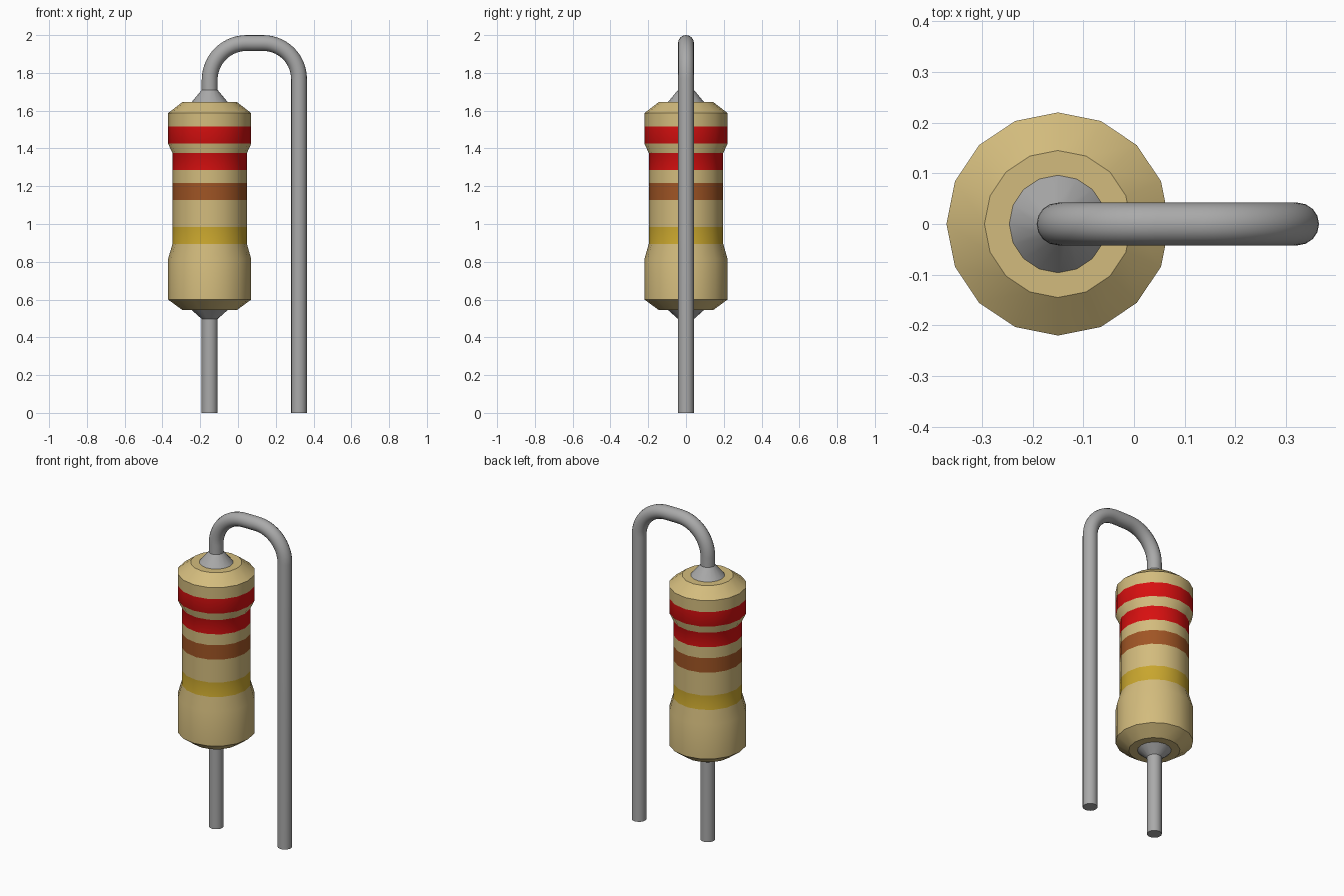
import bpy, bmesh, math

cube = bpy.data.objects.get("Cube")
if cube:
    bpy.data.objects.remove(cube, do_unlink=True)


def material(name, rgb):
    m = bpy.data.materials.new(name)
    m.use_nodes = True
    m.diffuse_color = (*rgb, 1)
    bsdf = next(n for n in m.node_tree.nodes if n.type == 'BSDF_PRINCIPLED')
    bsdf.inputs["Base Color"].default_value = (*rgb, 1)
    return m


beige = material("beige ceramic", (0.65, 0.50, 0.205))
red = material("red band", (0.68, 0.005, 0.005))
brown = material("brown band", (0.35, 0.09, 0.018))
gold = material("gold band", (0.58, 0.38, 0.027))
metal = material("grey metal", (0.40, 0.40, 0.40))

AXIS_X = -0.15
SIDES = 16
WIRE_R = 0.042


def smooth(obj):
    bpy.ops.object.select_all(action='DESELECT')
    obj.select_set(True)
    bpy.context.view_layer.objects.active = obj
    bpy.ops.object.shade_smooth_by_angle(angle=math.radians(35))


def lathe(name, profile, mats, bands=()):
    """Revolve (radius, z) points, listed bottom to top, with capped ends."""
    bm = bmesh.new()
    rings = []
    for r, z in profile:
        rings.append([bm.verts.new((r * math.cos(2 * math.pi * i / SIDES),
                                    r * math.sin(2 * math.pi * i / SIDES), z))
                      for i in range(SIDES)])
    for (_, z0), (_, z1), a, b in zip(profile, profile[1:], rings, rings[1:]):
        mid = (z0 + z1) / 2
        slot = next((s for lo, hi, s in bands if lo < mid < hi), 0)
        for i in range(SIDES):
            j = (i + 1) % SIDES
            bm.faces.new((a[i], a[j], b[j], b[i])).material_index = slot
    bm.faces.new(rings[0][::-1])
    bm.faces.new(rings[-1])
    mesh = bpy.data.meshes.new(name)
    bm.to_mesh(mesh)
    bm.free()
    for m in mats:
        mesh.materials.append(m)
    obj = bpy.data.objects.new(name, mesh)
    obj.location.x = AXIS_X
    bpy.context.collection.objects.link(obj)
    smooth(obj)
    return obj


def wire(name, points):
    """Round wire along a path of (x, z) points."""
    curve = bpy.data.curves.new(name, 'CURVE')
    curve.dimensions = '3D'
    curve.bevel_depth = WIRE_R
    curve.bevel_resolution = 6
    curve.use_fill_caps = True
    spline = curve.splines.new('POLY')
    spline.points.add(len(points) - 1)
    for p, (x, z) in zip(spline.points, points):
        p.co = (x, 0, z, 1)
    curve.materials.append(metal)
    obj = bpy.data.objects.new(name, curve)
    bpy.context.collection.objects.link(obj)
    bpy.ops.object.select_all(action='DESELECT')
    obj.select_set(True)
    bpy.context.view_layer.objects.active = obj
    bpy.ops.object.convert(target='MESH')
    smooth(bpy.context.view_layer.objects.active)


def arc(cx, cz, r, start, end, steps=14):
    angles = [math.radians(start + (end - start) * i / steps) for i in range(steps + 1)]
    return [(cx + r * math.cos(a), cz + r * math.sin(a)) for a in angles]


# Body: waisted tube whose rings also mark the edges of the colour bands
body_profile = [(0.145, 0.545), (0.22, 0.60), (0.22, 0.815), (0.197, 0.895),
                (0.197, 0.985), (0.197, 1.127), (0.197, 1.217), (0.197, 1.285),
                (0.197, 1.375), (0.22, 1.425), (0.22, 1.515), (0.22, 1.587),
                (0.145, 1.645)]
lathe("body", body_profile, [beige, red, brown, gold],
      [(0.895, 0.985, 3), (1.127, 1.217, 2), (1.285, 1.375, 1), (1.425, 1.515, 1)])

# Metal collars where the wire leaves the body
lathe("lower_collar", [(WIRE_R, 0.497), (0.097, 0.546)], [metal])
lathe("upper_collar", [(0.097, 1.644), (WIRE_R, 1.71)], [metal])

# Short straight lead below, long lead bent over the top and down the side
wire("lower_lead", [(AXIS_X, 0), (AXIS_X, 0.56)])
wire("bent_lead", [(AXIS_X, 1.65)]
     + arc(0.045, 1.763, 0.195, 180, 90)
     + arc(0.133, 1.768, 0.19, 90, 0)
     + [(0.323, 0)])
